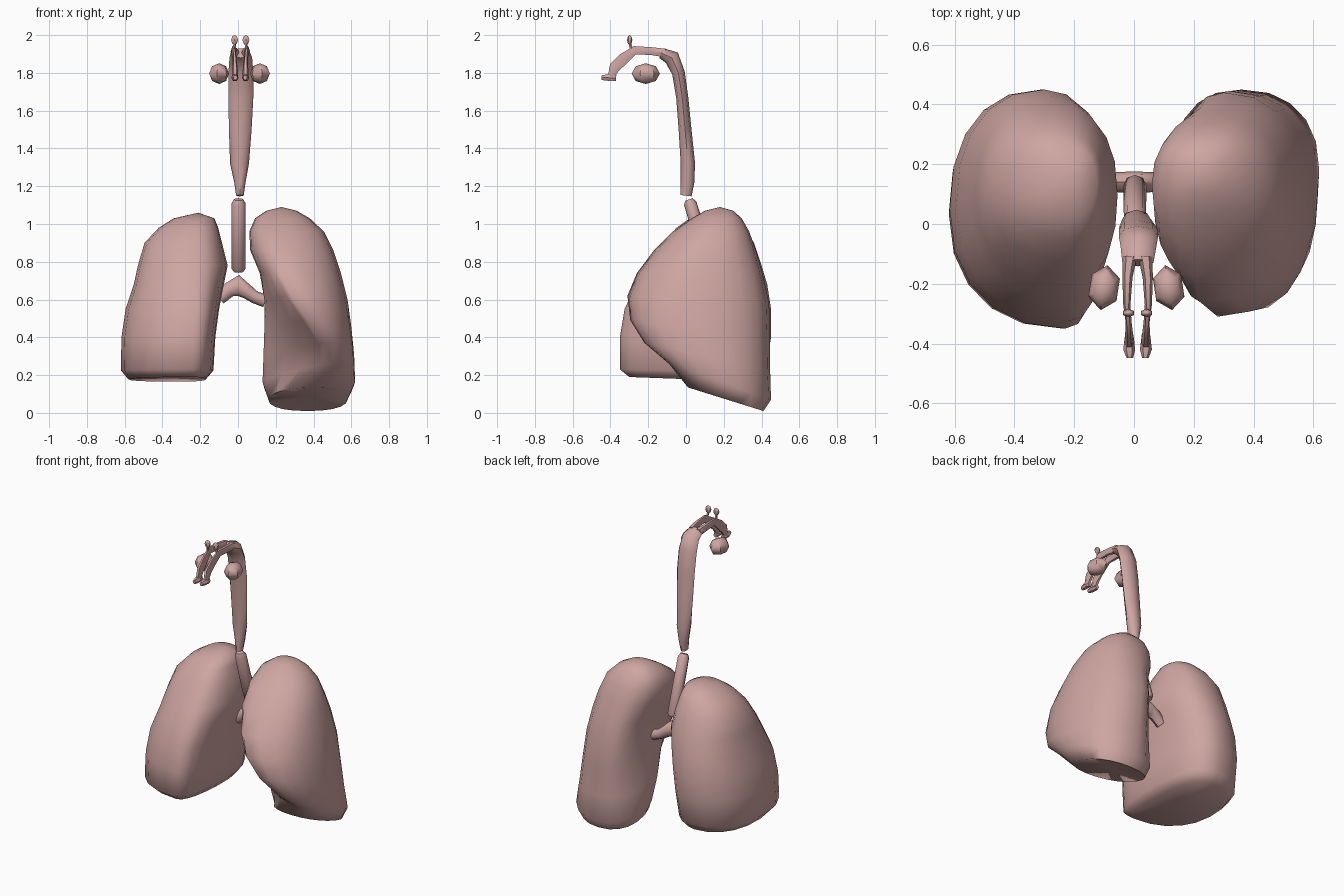
import bpy, bmesh, math
from mathutils import Vector

tissue = bpy.data.materials.new("tissue")
tissue.diffuse_color = (.62, .38, .36, 1)


def finish(ob, angle=50):
    """Tissue colour and smooth shading."""
    ob.data.materials.append(tissue)
    bpy.ops.object.select_all(action='DESELECT')
    bpy.context.view_layer.objects.active = ob
    ob.select_set(True)
    bpy.ops.object.shade_smooth_by_angle(angle=math.radians(angle))


def loft(name, rings, cap_a=None, cap_b=None, angle=50):
    """Skin a stack of closed rings; caps are either a fan to a point or an n-gon."""
    bm = bmesh.new()
    rows = [[bm.verts.new(p) for p in r] for r in rings]
    n = len(rows[0])
    for a, b in zip(rows, rows[1:]):
        for i in range(n):
            bm.faces.new((a[i], a[(i + 1) % n], b[(i + 1) % n], b[i]))
    for row, cap in ((rows[0], cap_a), (rows[-1], cap_b)):
        if cap is None:
            bm.faces.new(row)
        else:
            c = bm.verts.new(cap)
            for i in range(n):
                bm.faces.new((row[i], row[(i + 1) % n], c))
    bmesh.ops.recalc_face_normals(bm, faces=bm.faces)
    me = bpy.data.meshes.new(name)
    bm.to_mesh(me)
    bm.free()
    ob = bpy.data.objects.new(name, me)
    bpy.context.collection.objects.link(ob)
    finish(ob, angle)
    return ob


def lung_ring(zf, zb, xin, xout, yf, yb, fx, bx, k, seg=5):
    """Section from four superellipse quarters; k > 2 hollows the inner front quarter."""
    ym = (yf + yb) / 2
    quarters = [((fx, yf), (xout, ym), 0.9, False), ((bx, yb), (xout, ym), 0.88, True),
                ((bx, yb), (xin, ym), 0.85, False), ((fx, yf), (xin, ym), k, True)]
    pts = []
    for (px, py), (sx, sy), e, rev in quarters:
        for i in range(seg):
            t = (seg - i if rev else i) / seg * math.pi / 2
            s, c = max(math.sin(t), 0) ** e, max(math.cos(t), 0) ** e
            x, y = px + (sx - px) * s, sy + (py - sy) * c
            pts.append((x, y, zf + (zb - zf) * (y - yf) / (yb - yf)))
    return pts


def tube(name, path, side=(1, 0, 0), sides=8):
    """Loft along path points (x, y, z, half width along side, half depth)."""
    side = Vector(side)
    P = [Vector(p[:3]) for p in path]
    rings = []
    for i, p in enumerate(path):
        tan = (P[min(i + 1, len(P) - 1)] - P[max(i - 1, 0)]).normalized()
        nor = tan.cross(side).normalized()
        rings.append([P[i] + side * p[3] * math.cos(a) + nor * p[4] * math.sin(a)
                      for a in (math.tau * j / sides for j in range(sides))])
    return loft(name, rings)


def sinus(name, loc, size, tilt=0):
    bpy.ops.mesh.primitive_uv_sphere_add(segments=6, ring_count=4, radius=1, location=loc)
    ob = bpy.context.object
    ob.name = name
    ob.scale = size
    ob.rotation_euler = (0, 0, tilt)
    finish(ob)


# lung with the heart notch and slanted base
notched = [
    (.135, .01, .16, .58, .01, .41, .40, .37, 1.0),
    (.26, .07, .13, .62, -.09, .45, .50, .36, 1.5),
    (.37, .24, .135, .615, -.22, .445, .46, .34, 2.0),
    (.49, .42, .14, .60, -.295, .445, .37, .32, 1.9),
    (.62, .58, .14, .58, -.31, .44, .28, .30, 1.5),
    (.74, .74, .115, .545, -.26, .405, .22, .29, 1.1),
    (.86, .86, .065, .505, -.17, .37, .20, .27, .9),
    (.96, .96, .06, .455, -.07, .335, .20, .26, .9),
    (1.03, 1.03, .09, .38, .03, .295, .21, .25, .9),
    (1.07, 1.07, .15, .31, .10, .25, .22, .24, .9)]
loft("notched_lung", [lung_ring(*r) for r in notched], (.38, .22, .09), (.23, .18, 1.09), 75)

# fuller, shorter lung
full = [
    (.19, .165, -.17, -.58, -.30, .37, -.25, -.32, .85),
    (.23, .22, -.13, -.62, -.35, .42, -.24, -.32, .8),
    (.40, .40, -.12, -.617, -.35, .45, -.23, -.31, .8),
    (.55, .55, -.10, -.595, -.325, .45, -.22, -.30, .8),
    (.68, .68, -.075, -.552, -.265, .43, -.22, -.29, .85),
    (.78, .78, -.055, -.53, -.205, .40, -.22, -.28, .9),
    (.90, .90, -.085, -.495, -.12, .36, -.22, -.27, .9),
    (.98, .98, -.105, -.42, -.05, .31, -.22, -.26, .9),
    (1.03, 1.03, -.125, -.34, .02, .26, -.22, -.24, .9)]
loft("full_lung", [lung_ring(*r) for r in full], (-.36, .05, .185), (-.21, .15, 1.06), 75)

# windpipe and the fork into the two lungs
tube("trachea", [(.003, .015, 1.13, .025, .02), (.003, .022, 1.11, .037, .034),
                 (.003, .075, .94, .038, .036), (.003, .13, .765, .038, .036),
                 (.003, .135, .75, .028, .026)])
tube("bronchi", [(-.10, .14, .605, .03, .035), (-.05, .14, .65, .034, .04),
                 (0, .14, .675, .036, .055), (.05, .14, .64, .034, .038),
                 (.09, .14, .612, .032, .033), (.145, .14, .592, .03, .034)], side=(0, 1, 0))

# throat, bending forward at the top
tube("pharynx", [(.01, .0, 1.15, .02, .03), (.01, .008, 1.22, .03, .036),
                 (.008, .01, 1.32, .05, .038), (.012, -.005, 1.5, .06, .034),
                 (.015, -.02, 1.67, .066, .032), (.015, -.04, 1.80, .066, .034),
                 (.015, -.075, 1.88, .06, .042), (.013, -.13, 1.905, .052, .028)])

# paired nasal passages, nostrils and sinuses
for tag, s in (("left", -1), ("right", 1)):
    def X(d):
        return .012 + s * d
    tube("nasal_passage_" + tag, [
        (X(.026), -.11, 1.905, .024, .026), (X(.034), -.18, 1.915, .017, .024),
        (X(.036), -.27, 1.92, .012, .026), (X(.03), -.33, 1.875, .010, .035),
        (X(.028), -.378, 1.83, .014, .034), (X(.028), -.393, 1.79, .017, .022),
        (X(.03), -.395, 1.76, .012, .018)], sides=6)
    tube("nostril_" + tag, [
        (X(.028), -.37, 1.772, .014, .018), (X(.028), -.42, 1.775, .02, .019),
        (X(.026), -.448, 1.775, .011, .014)], sides=6)
    tube("sinus_duct_" + tag, [
        (X(.034), -.29, 1.93, .008, .008), (X(.028), -.298, 1.96, .008, .008)], sides=5)
    sinus("frontal_sinus_" + tag, (X(.03), -.298, 1.974), (.021, .014, .026))
    sinus("cheek_sinus_" + tag, (.008 + s * .108, -.213, 1.796), (.055, .076, .055), s * .15)
